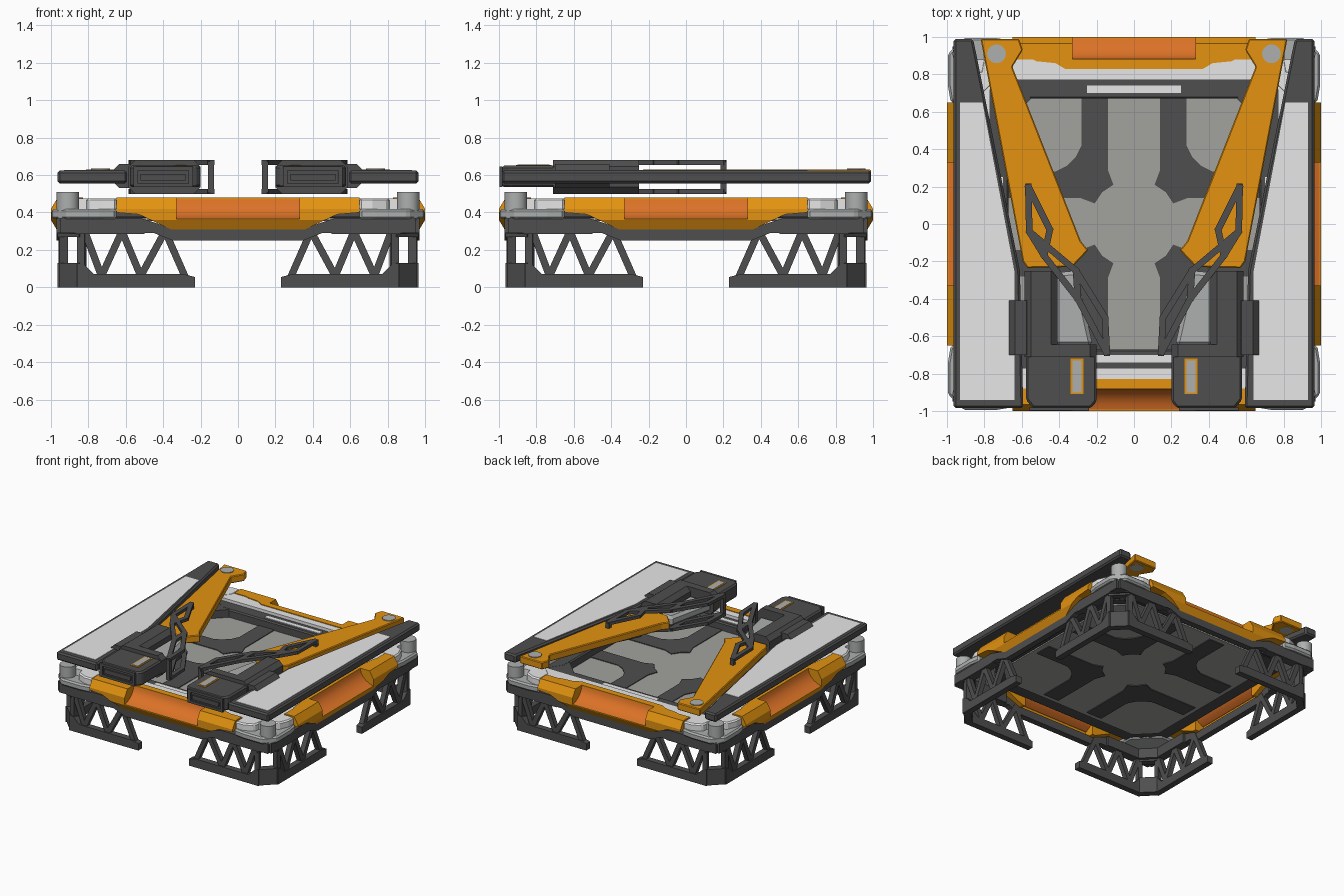
import bpy, bmesh, math
from mathutils import Matrix, Vector

cube = bpy.data.objects.get("Cube")
if cube:
    bpy.data.objects.remove(cube, do_unlink=True)


def material(name, r, g, b):
    m = bpy.data.materials.new(name)
    m.diffuse_color = (r, g, b, 1)
    m.use_nodes = True
    node = m.node_tree.nodes["Principled BSDF"]
    node.inputs["Base Color"].default_value = (r, g, b, 1)
    node.inputs["Roughness"].default_value = 0.7
    return m


DARK = material("charcoal", .077, .077, .077)
LIGHT = material("light grey", .8, .8, .8)
METAL = material("steel grey", .42, .43, .43)
FLOOR = material("floor grey", .36, .37, .345)
AMBER = material("amber", .77, .29, .005)
RUST = material("burnt orange", .72, .17, .02)

ONE = [Matrix.Identity(4)]
PAIR = [Matrix.Identity(4), Matrix.Scale(-1, 4, (1, 0, 0))]
QUAD = [Matrix.Rotation(math.pi / 2 * i, 4, 'Z') for i in range(4)]
EIGHT = [q @ m for q in QUAD for m in PAIR]


def finish(name, bm, mat, copies, bevel=0):
    """Repeat the part by the given transforms and make one object."""
    base = bpy.data.meshes.new(name)
    bm.to_mesh(base)
    bm.free()
    full = bmesh.new()
    for m in copies:
        start = len(full.verts)
        full.from_mesh(base)
        full.verts.ensure_lookup_table()
        for v in full.verts[start:]:
            v.co = m @ v.co
    bmesh.ops.recalc_face_normals(full, faces=full.faces[:])
    full.to_mesh(base)
    full.free()
    ob = bpy.data.objects.new(name, base)
    bpy.context.collection.objects.link(ob)
    base.materials.append(mat)
    if bevel:
        mod = ob.modifiers.new("edge bevel", 'BEVEL')
        mod.width = bevel
        mod.segments = 1
        mod.limit_method = 'ANGLE'
    return ob


def smooth(ob):
    bpy.ops.object.select_all(action='DESELECT')
    ob.select_set(True)
    bpy.context.view_layer.objects.active = ob
    bpy.ops.object.shade_smooth_by_angle()


def add_prism(bm, pts, a, b, axis='Z'):
    """Extrude an outline along the given axis."""
    put = {'Z': lambda p, d: (p[0], p[1], d), 'Y': lambda p, d: (p[0], d, p[1]),
           'X': lambda p, d: (d, p[0], p[1])}[axis]
    lo = [bm.verts.new(put(p, a)) for p in pts]
    hi = [bm.verts.new(put(p, b)) for p in pts]
    bm.faces.new(lo)
    bm.faces.new(hi[::-1])
    for i in range(len(pts)):
        j = (i + 1) % len(pts)
        bm.faces.new((lo[i], lo[j], hi[j], hi[i]))


def prism(name, pts, a, b, mat, copies=ONE, axis='Z', bevel=0):
    bm = bmesh.new()
    add_prism(bm, pts, a, b, axis)
    return finish(name, bm, mat, copies, bevel)


def fairing(name, pts, a, b, copies):
    """Upright amber panel whose outer face leans in above and below its waist."""
    bm = bmesh.new()
    add_prism(bm, pts, a, b, 'Y')
    for z in (.36, .42):
        bmesh.ops.bisect_plane(bm, geom=bm.verts[:] + bm.edges[:] + bm.faces[:],
                               plane_co=(0, 0, z), plane_no=(0, 0, 1))
    for v in bm.verts:
        if v.co.y < a + .001:
            v.co.y += .6 * max(0, v.co.z - .42, .36 - v.co.z)
    return finish(name, bm, AMBER, copies)


def rect(x0, x1, y0, y1, c=0):
    if not c:
        return [(x0, y0), (x1, y0), (x1, y1), (x0, y1)]
    return [(x0 + c, y0), (x1 - c, y0), (x1, y0 + c), (x1, y1 - c),
            (x1 - c, y1), (x0 + c, y1), (x0, y1 - c), (x0, y0 + c)]


def strip(p, q, w):
    """Outline of a straight bar of width w."""
    p, q = Vector(p), Vector(q)
    d = (q - p).normalized() * w / 2
    n = Vector((-d.y, d.x))
    p, q = p - d * .6, q + d * .6
    return [p + n, p - n, q - n, q + n]


def cylinder(name, loc, r, depth, mat, copies):
    bm = bmesh.new()
    bmesh.ops.create_cone(bm, cap_ends=True, segments=32, radius1=r, radius2=r, depth=depth,
                          matrix=Matrix.Translation(loc))
    smooth(finish(name, bm, mat, copies))


def both(pts):
    """Complete an outline that is symmetric about x = 0."""
    return pts + [(-x, y) for x, y in reversed(pts)]


# Floor with angled dark panels
prism("floor", rect(-.76, .76, -.76, .76, .14), .36, .385, FLOOR)
half = [(.14, .72), (.14, .29), (.11, .21), (.17, .17)]
ell = half + [(y, x) for x, y in half[-2::-1]]
ell += [(.72, .28), (.42, .28), (.36, .31), (.31, .36), (.28, .42), (.28, .72)]
prism("floor_panels", ell, .354, .391, DARK, QUAD)

# Rim around the floor
prism("inner_sill", both([(.62, .67), (.78, .78)]), .37, .45, DARK, QUAD, bevel=.01)
prism("inner_corner_sill", [(.55, .67), (.67, .55), (.74, .6), (.74, .74), (.6, .74)], .37, .449, DARK, QUAD)
prism("sill_strip", rect(-.25, .25, .7, .74), .448, .455, LIGHT, QUAD)
prism("light_rim", both([(.77, .77), (.88, .88)]), .40, .474, LIGHT, QUAD)
prism("rim_underside", both([(.75, .75), (.87, .87)]), .375, .402, DARK, QUAD)

# Amber side fairings with a hollow curved scoop in each
prism("fairing_top", [(.65, -.965), (.63, -.92), (.52, -.87), (.42, -.86), (.37, -.83),
                      (.33, -.83), (.33, -.965)], .46, .48, AMBER, EIGHT)
prism("fairing_bridge", rect(-.34, .34, -.882, -.83), .45, .48, AMBER, QUAD)
fairing("fairing_block", [(.33, .48), (.65, .48), (.65, .4), (.53, .39), (.36, .31), (.33, .31)],
        -1, -.88, EIGHT)
fairing("fairing_lower", both([(.33, .31), (.33, .366)]), -1, -.96, QUAD)
arc = [(-.88, .48), (-.886, .45), (-.902, .42), (-.93, .393), (-.963, .374), (-1, .364)]
scoop = arc + [(y + .012, z - .012) for y, z in reversed(arc[:-1])]
smooth(prism("scoop", scoop, -.33, .33, RUST, QUAD, axis='X'))

# Dark lower beam on each side
prism("lower_beam", both([(.35, .25), (.45, .29), (.95, .29), (.95, .37), (.65, .37), (.52, .37), (.35, .315)]),
      -.97, -.92, DARK, QUAD, axis='Y')

# Metal corners with a pin in the pocket
low = [(.65, .98), (.74, .995), (.91, .995), (.995, .91), (.995, .74), (.98, .65), (.82, .65), (.65, .82)]
prism("corner_base", low, .365, .42, METAL, QUAD, bevel=.012)
prism("corner_shoulder", [(.65, .965), (.72, .965), (.8, .93), (.82, .82), (.93, .8), (.965, .72),
                          (.965, .65), (.85, .65), (.65, .85)], .41, .476, LIGHT, QUAD, bevel=.01)
cylinder("corner_pin", (.91, .91, .435), .06, .15, METAL, QUAD)
prism("corner_gusset", [(.5, .97), (.87, .97), (.97, .87), (.97, .5), (.9, .5), (.9, .8), (.8, .9), (.5, .9)],
      .285, .366, DARK, QUAD)

# Truss feet: one wall with struts, then the cut corner
bm = bmesh.new()
add_prism(bm, [(.23, 0), (.86, 0), (.86, .13), (.82, .12), (.77, .07), (.29, .07), (.23, .055)], -.965, -.915, 'Y')
nodes = [(.28, .05), (.39, .3), (.52, .06), (.62, .3), (.73, .06), (.82, .3)]
for p, q in zip(nodes, nodes[1:]):
    add_prism(bm, strip(p, q, .038), -.955, -.915, 'Y')
finish("foot_wall", bm, DARK, EIGHT)
bm = bmesh.new()
edge = [(.85, -.965), (.965, -.85), (.915, -.82), (.82, -.915)]
add_prism(bm, edge, 0, .13)
add_prism(bm, edge, .27, .31)
add_prism(bm, [(.82, -.96), (.86, -.955), (.845, -.91), (.81, -.915)], .05, .31)
add_prism(bm, [(.96, -.82), (.955, -.86), (.91, -.845), (.915, -.81)], .05, .31)
finish("foot_corner", bm, DARK, QUAD)

# Wings with inset light panels
wing = [(.965, -.985), (.965, .99), (.86, .99), (.61, -.25), (.592, -.985)]
prism("wing", wing, .556, .624, DARK, PAIR, bevel=.012)
panel = [(.93, -.94), (.93, .65), (.81, .65), (.638, -.26), (.638, -.94)]
prism("wing_panel", panel, .622, .628, LIGHT, PAIR)

# Amber arms and pivots
arm = [(.615, .99), (.82, .99), (.595, -.2), (.57, -.235), (.33, -.23), (.245, -.14), (.285, -.09),
       (.65, .84), (.595, .93)]
prism("arm", arm, .57, .629, AMBER, PAIR, bevel=.006)
cylinder("arm_pivot", (.735, .91, .602), .05, .066, METAL, PAIR)

# Actuator housings
nose = [(.23, -.985), (.54, -.985), (.578, -.94), (.578, -.68), (.2, -.68), (.2, -.95)]
prism("housing_nose", nose, .535, .65, DARK, PAIR, bevel=.012)
bm = bmesh.new()
for part in (rect(.24, .56, .625, .645), rect(.24, .56, .535, .555),
             rect(.24, .265, .555, .625), rect(.535, .56, .555, .625), rect(.28, .52, .57, .605)):
    add_prism(bm, part, -.998, -.98, 'Y')
finish("housing_front_frame", bm, DARK, PAIR)
prism("housing_collar", rect(.2, .585, .5, .68, .035), -.71, -.645, DARK, PAIR, axis='Y')
prism("housing_body", rect(.41, .585, .5, .68, .035), -.65, -.25, DARK, PAIR, axis='Y')
prism("housing_inner", [(.22, -.65), (.42, -.65), (.42, -.26), (.31, -.25)], .53, .61, METAL, PAIR, bevel=.02)
prism("housing_label_frame", rect(.27, .34, -.91, -.72), .648, .653, AMBER, PAIR)
prism("housing_label", rect(.28, .33, -.9, -.73), .65, .656, METAL, PAIR)
prism("hinge", rect(.54, .67, .53, .66, .035), -.7, -.41, DARK, PAIR, axis='Y')

# Lattice claws: two layers joined at both ends
tip, outer, base, inner = (.565, .2), (.56, -.04), (.48, -.17), (.45, -.03)
mid, side, bend, end = (.31, -.25), (.3, -.4), (.155, -.5), (.145, -.69)
links = [(tip, outer), (outer, base), (base, inner), (inner, tip), (outer, mid),
         (base, side), (inner, base), (mid, bend), (mid, side), (bend, end), (side, end)]
bm = bmesh.new()
for p, q in links:
    for z in (.5, .655):
        add_prism(bm, strip(p, q, .035), z, z + .025)
for x, y in (tip, end):
    add_prism(bm, rect(x - .016, x + .016, y - .016, y + .016), .51, .67)
finish("claw", bm, DARK, PAIR)
